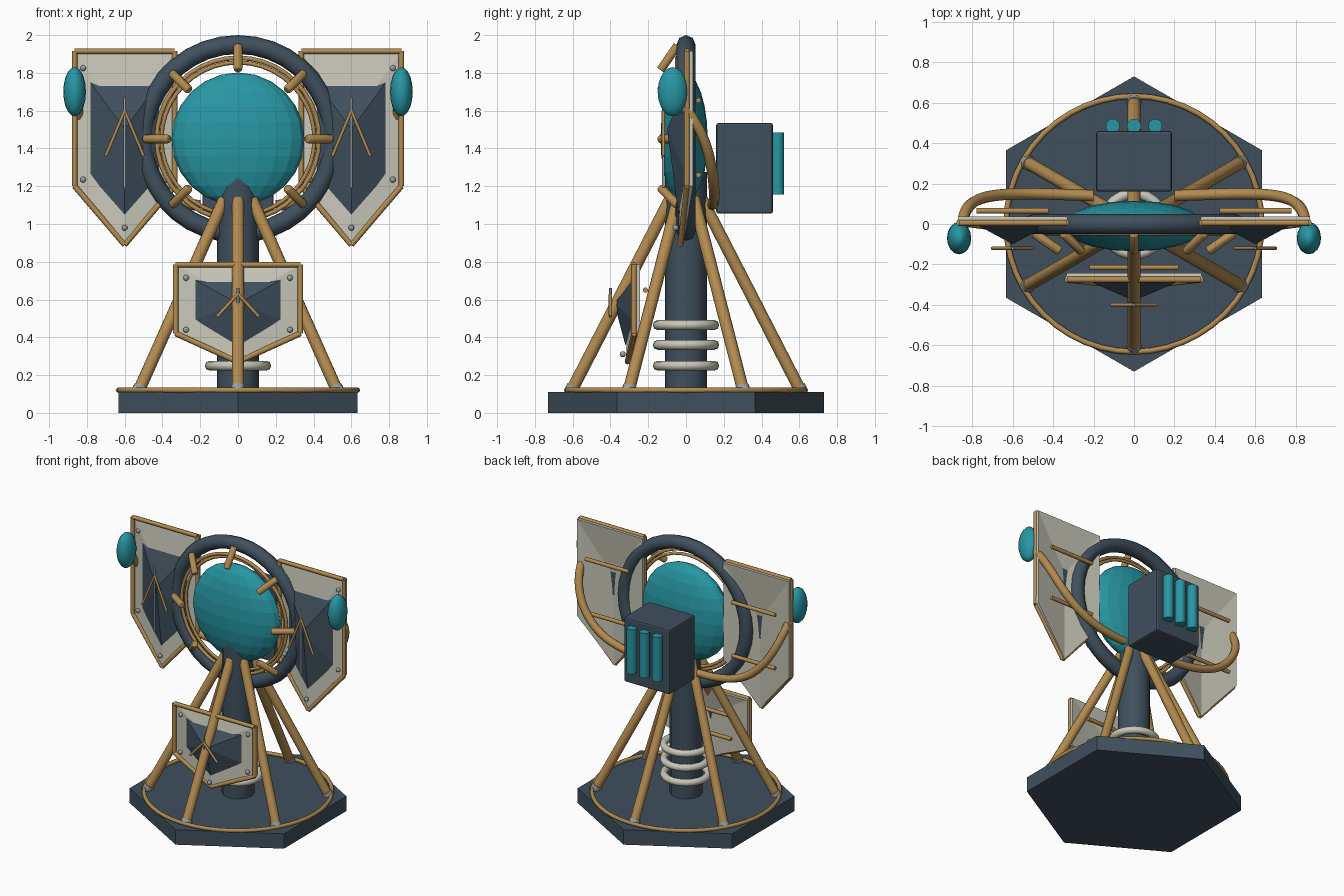
import bpy, bmesh
from math import sin, cos, pi, radians
from mathutils import Vector

if "Cube" in bpy.data.objects:
    bpy.data.objects.remove(bpy.data.objects["Cube"])


def mat(name, c):
    m = bpy.data.materials.new(name)
    m.diffuse_color = (*c, 1)
    m.use_nodes = True
    m.node_tree.nodes["Principled BSDF"].inputs["Base Color"].default_value = m.diffuse_color
    return m


DARK = mat("slate", (0.05, 0.08, 0.11))
BRASS = mat("brass", (0.45, 0.26, 0.08))
CREAM = mat("cream", (0.58, 0.57, 0.48))
TEAL = mat("teal", (0.02, 0.31, 0.37))
STEEL = mat("steel", (0.32, 0.35, 0.38))


def finish(name, m, smooth=False):
    o = bpy.context.object
    o.name = name
    o.data.materials.append(m)
    if smooth:
        bpy.ops.object.shade_smooth_by_angle(angle=radians(50))
    return o


def rod(name, a, b, r, m, sides=12, bevel=0.0):
    a, b = Vector(a), Vector(b)
    d = b - a
    bpy.ops.mesh.primitive_cylinder_add(vertices=sides, radius=r, depth=d.length, location=(a + b) / 2,
                                        rotation=d.to_track_quat('Z', 'Y').to_euler())
    o = finish(name, m, True)
    if bevel:
        bv = o.modifiers.new("bevel", 'BEVEL')
        bv.width, bv.segments = bevel, 2
    return o


def ring(name, loc, R, r, m, upright=False, seg=40, minor=8):
    bpy.ops.mesh.primitive_torus_add(major_segments=seg, minor_segments=minor, major_radius=R, minor_radius=r,
                                     location=loc, rotation=(pi / 2 if upright else 0, 0, 0))
    return finish(name, m, True)


def ball(name, loc, size, m, seg=10, rings=6, smooth=True):
    bpy.ops.mesh.primitive_uv_sphere_add(segments=seg, ring_count=rings, radius=1, location=loc)
    bpy.context.object.scale = size
    return finish(name, m, smooth)


def fan(name, pts, apex, m, closed=False):
    """Low pyramid over an outline."""
    me = bpy.data.meshes.new(name)
    n = len(pts)
    faces = [(i, (i + 1) % n, n) for i in range(n)]
    if closed:
        faces += [(i, n + 1, (i + 1) % n) for i in range(n)]
        c = sum((Vector(p) for p in pts), Vector()) / n
        pts = pts + [apex, tuple(c)]
    else:
        pts = pts + [apex]
    me.from_pydata(pts, [], faces)
    bm = bmesh.new()
    bm.from_mesh(me)
    bmesh.ops.recalc_face_normals(bm, faces=bm.faces)
    bm.to_mesh(me)
    bm.free()
    o = bpy.data.objects.new(name, me)
    bpy.context.collection.objects.link(o)
    me.materials.append(m)
    return o


def outline(cx, hw, zs, y, dip):
    top, side, point = zs
    return [(cx - hw, y, top), (cx - hw, y, side), (cx, y - dip, point), (cx + hw, y, side), (cx + hw, y, top)]


def shield(tag, cx, y, hw, zs, phw, pzs, rivets, rods, stick, vee):
    # folded plate with thickness
    mid = zs[0] - 0.36 * (zs[0] - zs[2])
    plate = fan(tag + "_plate", outline(cx, hw, zs, y + 0.02, 0.05), (cx, y - 0.025, mid), CREAM)
    s = plate.modifiers.new("thickness", 'SOLIDIFY')
    s.thickness, s.offset = 0.024, 0
    # raised dark panel
    pmid = pzs[0] - 0.36 * (pzs[0] - pzs[2])
    fan(tag + "_panel", outline(cx, phw, pzs, y - 0.005, 0.04), (cx, y - 0.105, pmid), DARK, True)
    # brass rim
    rim = outline(cx, hw - 0.005, zs, y, 0.035)
    for i in range(5):
        rod(f"{tag}_rim_{i}", rim[i], rim[(i + 1) % 5], 0.015, BRASS, 8)
    # rivets
    dx, zt, zb, zp = rivets
    for x, yy, z in [(-dx, 0, zt), (dx, 0, zt), (-dx, -.005, zb), (dx, -.005, zb), (0, -.06, zp)]:
        ball(tag + "_rivet", (cx + x, y + yy, z), (0.016,) * 3, STEEL)
    # stiffeners on the back
    for z in rods:
        rod(tag + "_back_rod", (cx - .66 * hw, y + .06, z), (cx + .66 * hw, y + .06, z), 0.014, BRASS, 10)
    # arrow emblem
    rod(tag + "_stick", (cx, y - .125, stick[0]), (cx, y - .125, stick[1]), 0.007, STEEL, 8)
    for sx in (-1, 1):
        rod(tag + "_vee", (cx, y - .125, vee[0]), (cx + sx * vee[2], y - .125, vee[1]), 0.009, BRASS, 8)


# base
bpy.ops.mesh.primitive_cylinder_add(vertices=6, radius=0.73, depth=0.11, location=(0, 0, 0.055))
finish("hex_base", DARK)
ring("base_ring", (0, 0, 0.12), 0.632, 0.014, BRASS, seg=48)

# column with coils
rod("column", (0, 0, 0.1), (0, 0, 1.275), 0.11, DARK, 12)
for z in (0.25, 0.36, 0.465):
    ring("coil", (0, 0, z), 0.15, 0.026, CREAM, seg=28)

# six splayed legs
for k in range(6):
    a = pi / 2 + k * pi / 3
    c, s = cos(a), sin(a)
    foot, head = Vector((c * .61, s * .61, .11)), Vector((c * .085, s * .085, 1.13))
    rod(f"leg_{k}", foot, head, 0.032, BRASS, 12)
    rod(f"leg_collar_{k}", foot, foot.lerp(head, 0.03), 0.037, STEEL, 12)

# main ring, inner rings, lens
H = 1.45
ring("main_ring", (0, 0, H), 0.50, 0.05, DARK, True, 36, 8)
ring("inner_ring_front", (0, -0.045, H), 0.43, 0.012, BRASS, True, 40)
ring("inner_ring_back", (0, -0.03, H), 0.405, 0.011, BRASS, True, 40)
ball("lens", (0, -0.01, H), (0.352, 0.125, 0.352), TEAL, 20, 12, False)

# claws between ring and lens
for k in range(8):
    c, s = cos(k * pi / 4), sin(k * pi / 4)
    rod(f"claw_{k}", (c * .365, -.135, H + s * .365), (c * .495, -.045, H + s * .495), 0.024, BRASS, 10, 0.008)

# rear pack with three canisters
bpy.ops.mesh.primitive_cube_add(size=1, location=(0, 0.31, 1.295))
bpy.context.object.scale = (0.375, 0.30, 0.48)
bpy.ops.object.transform_apply(location=False, rotation=False, scale=True)
pack = finish("rear_pack", DARK)
bv = pack.modifiers.new("bevel", 'BEVEL')
bv.width, bv.segments = 0.012, 2
for x in (-0.105, 0, 0.105):
    rod("canister", (x, 0.485, 1.155), (x, 0.485, 1.485), 0.035, TEAL, 14)

# shields
for sx, side in ((-1, "left"), (1, "right")):
    shield(side + "_shield", sx * .6, 0.005, .27, (1.915, 1.2, .89), .185, (1.755, 1.26, 1.05),
           (.22, 1.825, 1.235, .98), (1.655, 1.26), (1.19, 1.67), (1.6, 1.36, .1))
    # side pod
    ball(side + "_pod", (sx * .865, -.07, 1.7), (.06, .08, .13), TEAL, 16, 10)
    # feed pipe
    cu = bpy.data.curves.new(side + "_pipe", 'CURVE')
    cu.dimensions = '3D'
    cu.bevel_depth, cu.bevel_resolution, cu.resolution_u = 0.028, 2, 6
    cu.use_fill_caps = True
    sp = cu.splines.new('NURBS')
    path = [(.2, .14, 1.1), (.45, .15, 1.1), (.74, .16, 1.22), (.85, .09, 1.52), (.85, -.03, 1.64)]
    sp.points.add(len(path) - 1)
    for p, q in zip(sp.points, path):
        p.co = (sx * q[0], q[1], q[2], 1)
    sp.use_endpoint_u = True
    sp.order_u = 4
    cu.materials.append(BRASS)
    bpy.context.collection.objects.link(bpy.data.objects.new(side + "_pipe", cu))
shield("front_shield", 0, -.275, .335, (.785, .42, .27), .23, (.705, .495, .355),
       (.275, .715, .44, .31), (.65, .48), (.48, .66), (.63, .51, .11))
